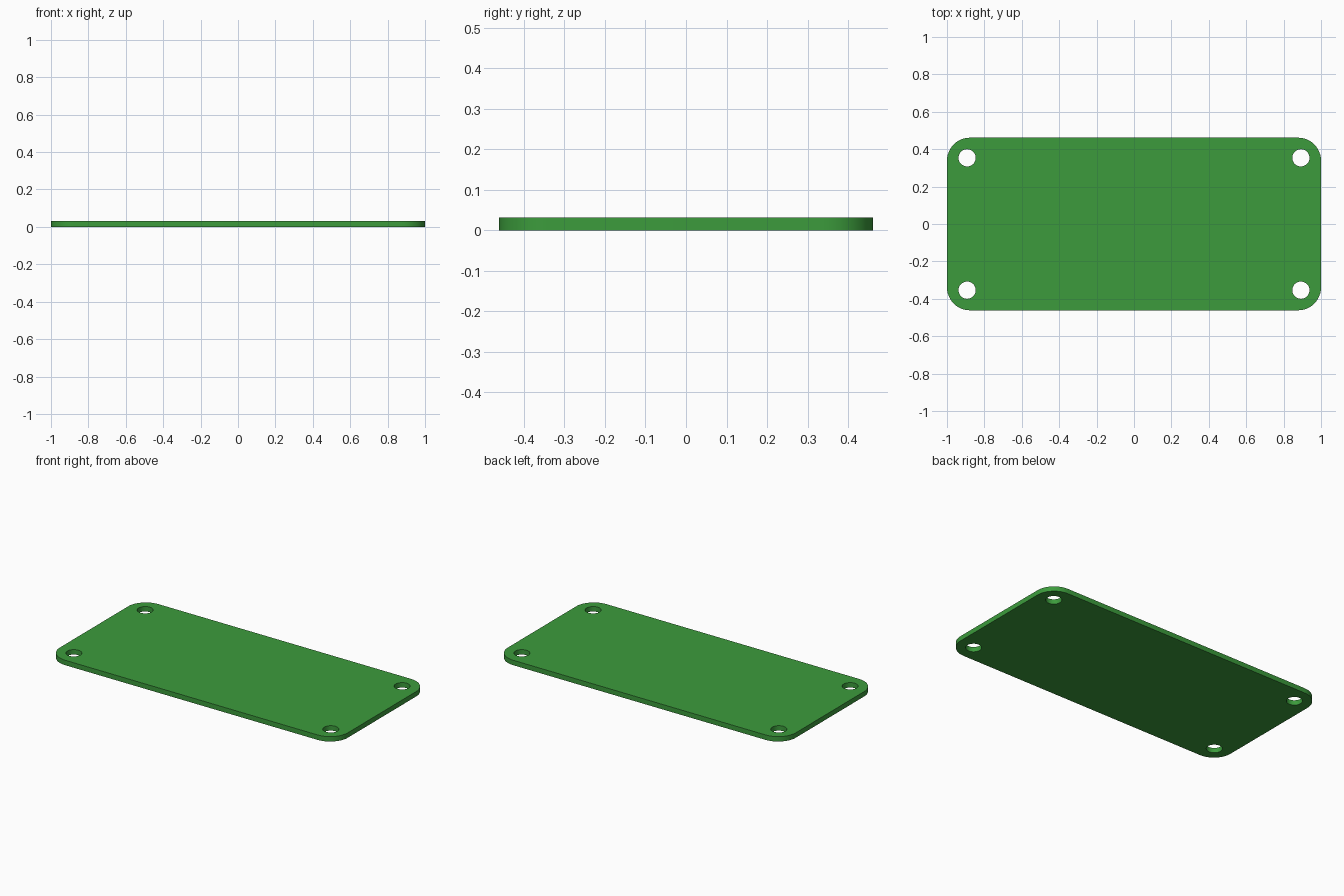
import bpy, bmesh
from math import cos, sin, pi, radians

if "Cube" in bpy.data.objects:
    bpy.data.objects.remove(bpy.data.objects["Cube"])

HX, HY, T = 1.0, 0.4615, 0.031      # half length, half width, thickness
R_CORNER, R_HOLE, INSET = 0.123, 0.046, 0.1077
SEG = 12                            # segments per quarter turn


def arc(cx, cy, r, start, sweep, n):
    return [(cx + r * cos(start + sweep * i / n), cy + r * sin(start + sweep * i / n))
            for i in range(n + 1)]


def add_loop(curve, pts):
    s = curve.splines.new('POLY')
    s.points.add(len(pts) - 1)
    for p, (x, y) in zip(s.points, pts):
        p.co = (x, y, 0, 1)
    s.use_cyclic_u = True


curve = bpy.data.curves.new("plate_profile", 'CURVE')
curve.dimensions = '2D'
curve.fill_mode = 'BOTH'
curve.extrude = T / 2

# rounded outline and four mounting holes
corners = [(1, 1), (-1, 1), (-1, -1), (1, -1)]
outline = []
for k, (sx, sy) in enumerate(corners):
    outline += arc(sx * (HX - R_CORNER), sy * (HY - R_CORNER), R_CORNER, k * pi / 2, pi / 2, SEG)
add_loop(curve, outline)
for sx, sy in corners:
    add_loop(curve, arc(sx * (HX - INSET), sy * (HY - INSET), R_HOLE, 0, 2 * pi, 4 * SEG)[:-1])

plate = bpy.data.objects.new("mounting_plate", curve)
bpy.context.collection.objects.link(plate)
bpy.context.view_layer.objects.active = plate
plate.select_set(True)
bpy.ops.object.convert(target='MESH')
plate = bpy.context.object
plate.name = "mounting_plate"

# weld caps to walls and stand the plate on the floor
bm = bmesh.new()
bm.from_mesh(plate.data)
bmesh.ops.remove_doubles(bm, verts=bm.verts, dist=1e-5)
bmesh.ops.translate(bm, verts=bm.verts, vec=(0, 0, T / 2))
bmesh.ops.recalc_face_normals(bm, faces=bm.faces)
bm.to_mesh(plate.data)
bm.free()
bpy.ops.object.shade_smooth_by_angle(angle=radians(30))

# green finish
mat = bpy.data.materials.new("green")
mat.diffuse_color = (0.045, 0.33, 0.045, 1)
mat.use_nodes = True
mat.node_tree.nodes["Principled BSDF"].inputs["Base Color"].default_value = mat.diffuse_color
plate.data.materials.clear()
plate.data.materials.append(mat)
